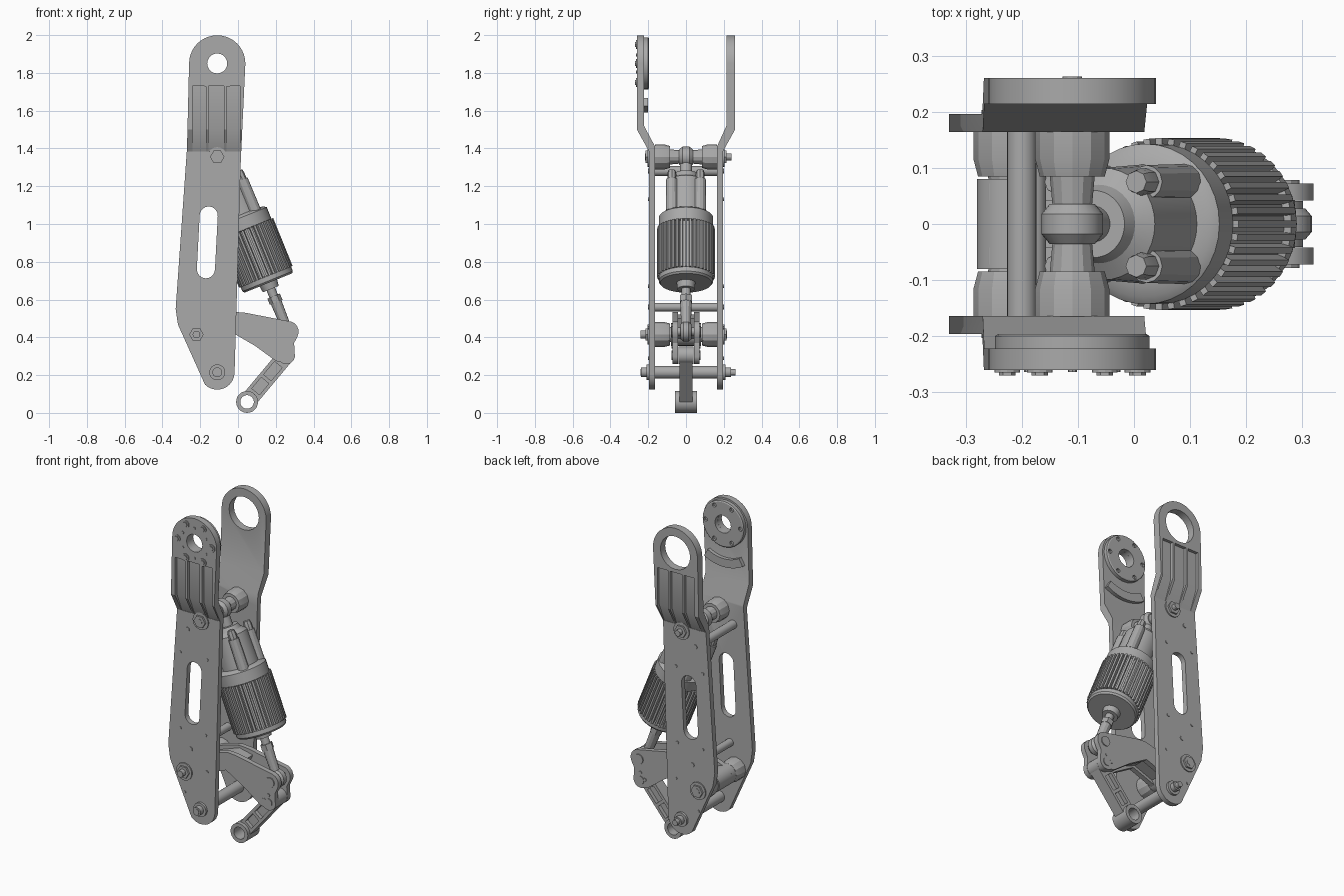
import bpy, bmesh
from math import pi, sin, cos, atan2, radians
from mathutils import Vector, Matrix

if "Cube" in bpy.data.objects:
    bpy.data.objects.remove(bpy.data.objects["Cube"], do_unlink=True)

metal = bpy.data.materials.new("machined_grey")
metal.use_nodes = True
metal.diffuse_color = (0.4, 0.4, 0.4, 1)
metal.node_tree.nodes["Principled BSDF"].inputs["Base Color"].default_value = (0.4, 0.4, 0.4, 1)
parts = []


def finish(name, bm):
    bmesh.ops.recalc_face_normals(bm, faces=bm.faces)
    me = bpy.data.meshes.new(name)
    bm.to_mesh(me)
    bm.free()
    me.materials.append(metal)
    ob = bpy.data.objects.new(name, me)
    bpy.context.scene.collection.objects.link(ob)
    parts.append(ob)
    return ob


def prism(name, pts, lo, hi, axis="y"):
    """Extrude an (x, z) outline along y, or a (y, z) outline along x."""
    bm = bmesh.new()
    place = (lambda a, b, d: (a, d, b)) if axis == "y" else (lambda a, b, d: (d, a, b))
    f = bm.faces.new([bm.verts.new(place(a, b, lo)) for a, b in pts])
    new = bmesh.ops.extrude_face_region(bm, geom=[f])["geom"]
    move = place(0, 0, hi - lo)
    bmesh.ops.translate(bm, verts=[v for v in new if isinstance(v, bmesh.types.BMVert)], vec=move)
    return finish(name, bm)


def frame(origin, direction):
    z = Vector(direction).normalized()
    x = Vector((1, 0, 0)) if abs(z.y) > 0.9 else Vector((0, 1, 0)).cross(z)
    m = Matrix((x, z.cross(x), z)).transposed().to_4x4()
    m.translation = origin
    return m


def lathe(name, profile, mat, n=24, closed=False):
    """Turn (radius, height) points; a closed profile makes a ring."""
    bm = bmesh.new()
    rings = [[bm.verts.new((r * cos(2 * pi * i / n), r * sin(2 * pi * i / n), h)) for i in range(n)]
             for r, h in profile]
    pairs = list(zip(rings, rings[1:]))
    if closed:
        pairs.append((rings[-1], rings[0]))
    else:
        bm.faces.new(rings[0])
        bm.faces.new(rings[-1])
    for a, b in pairs:
        for i in range(n):
            j = (i + 1) % n
            bm.faces.new((a[i], a[j], b[j], b[i]))
    bm.transform(mat)
    return finish(name, bm)


def pin(name, x, z, r, y0, y1, n=24):
    return lathe(name, [(r, y0), (r, y1)], frame((x, 0, z), (0, 1, 0)), n)


def boolean(ob, tool, op="DIFFERENCE"):
    mod = ob.modifiers.new("cut", "BOOLEAN")
    mod.operation, mod.object, mod.solver = op, tool, "EXACT"
    dg = bpy.context.evaluated_depsgraph_get()
    me = bpy.data.meshes.new_from_object(ob.evaluated_get(dg))
    ob.modifiers.clear()
    ob.data = me
    parts.remove(tool)
    bpy.data.objects.remove(tool, do_unlink=True)


def arc(x, z, r, a0, a1, n=10):
    return [(x + r * cos(radians(a0 + (a1 - a0) * i / n)), z + r * sin(radians(a0 + (a1 - a0) * i / n)))
            for i in range(n + 1)]


def capsule(p, q, r):
    a = atan2(q[1] - p[1], q[0] - p[0]) * 180 / pi
    return arc(*q, r, a - 90, a + 90, 8) + arc(*p, r, a + 90, a + 270, 8)


def strip(p, q, w):
    d = (Vector(q) - Vector(p)).normalized() * w
    return [(p[0] - d.y, p[1] + d.x), (p[0] + d.y, p[1] - d.x),
            (q[0] + d.y, q[1] - d.x), (q[0] - d.y, q[1] + d.x)]


# Key pivots (x, z)
hip = (-0.11, 1.85)
upper = (-0.11, 1.355)
rocker = (-0.22, 0.415)
foot = (-0.11, 0.215)
rod_pin = (0.265, 0.43)
link_pin = (0.255, 0.305)
link_end = (0.048, 0.058)

# Side plates: outline crossed with the bent section
outline = (arc(*foot, 0.092, 225, 355) + [(0.015, 1.34)] + arc(*hip, 0.149, 0, 180, 20)
           + [(-0.27, 1.4), (-0.33, 0.55), (-0.318, 0.468)])
for side, s, inner, bore in (("front", -1, 0.222, 0.053), ("back", 1, 0.214, 0.1)):
    section = [(0.26, 2.1), (0.26, 1.5), (0.196, 1.385), (0.196, 0), (0.164, 0),
               (0.164, 1.41), (inner, 1.52), (inner, 2.1)]
    plate = prism(side + "_side_plate", outline, s * 0.1, s * 0.32)
    boolean(plate, prism("section", [(s * y, z) for y, z in section], -1, 1, "x"), "INTERSECT")
    boolean(plate, pin("bore", *hip, bore, s * 0.1, s * 0.4, 20))
    boolean(plate, prism("slot", capsule((-0.17, 0.76), (-0.155, 1.045), 0.048), s * 0.1, s * 0.3))
    # Grooves between the stiffening ribs
    floor = [(0.3, 1.73), (0.242, 1.73), (0.242, 1.5), (0.194, 1.385), (0.3, 1.385)]
    for x, w in ((-0.205, 0.035), (-0.115, 0.04), (-0.025, 0.035)):
        boolean(plate, prism("groove", [(s * y, z) for y, z in floor], x - w, x + w, "x"))
    # Small flush screws
    for x, z in ((-0.25, 1.13), (-0.07, 1.13), (-0.08, 0.67), (-0.25, 0.67), (-0.22, 0.29), (-0.07, 0.45)):
        pin(side + "_plate_screw", x, z, 0.009, s * 0.19, s * 0.2, 8)
    for x, z in ((-0.2, 1.28), (-0.18, 0.56)):
        pin(side + "_spacer_screw", x, z, 0.014, s * 0.19, s * 0.201, 10)
    # Pivot bosses, washers and bolts
    for name, (x, z), r in (("upper", upper, 0.066), ("rocker", rocker, 0.066)):
        lathe(side + "_" + name + "_boss",
              [(r, s * 0.165), (r, s * 0.115), (0.058, s * 0.085), (0.04, s * 0.085), (0.035, s * 0.03)],
              frame((x, 0, z), (0, 1, 0)), 12)
        pin(side + "_" + name + "_washer", x, z, 0.052, s * 0.19, s * 0.203)
        pin(side + "_" + name + "_nut", x, z, 0.038, s * 0.2, s * 0.214, 6)
    lathe(side + "_foot_washer", [(0.042, s * 0.19), (0.042, s * 0.21), (0.026, s * 0.21), (0.026, s * 0.238)],
          frame((foot[0], 0, foot[1]), (0, 1, 0)))

# Bolt tips past the plates
pin("upper_bolt", *upper, 0.018, -0.216, 0.24, 12)
pin("rocker_bolt", *rocker, 0.02, -0.242, 0.216, 12)
pin("foot_bolt", *foot, 0.017, -0.242, 0.263, 12)

# Hip flange on the inside of the front plate
flange = lathe("hip_flange", [(0.053, -0.23), (0.138, -0.23), (0.138, -0.2), (0.132, -0.196), (0.053, -0.196)],
               frame((hip[0], 0, hip[1]), (0, 1, 0)), 32, True)
for k in range(6):
    a = radians(60 * k)
    x, z = hip[0] + 0.116 * cos(a), hip[1] + 0.116 * sin(a)
    boolean(flange, pin("hole", x, z, 0.013, -0.21, -0.18, 8))
    pin("hip_bolt_collar", x, z, 0.023, -0.265, -0.255, 12)
    pin("hip_bolt_head", x, z, 0.015, -0.27, -0.255, 6)
    b = a + radians(30)
    pin("hip_dowel", hip[0] + 0.09 * cos(b), hip[1] + 0.09 * sin(b), 0.008, -0.264, -0.255, 8)
prism("travel_stop", arc(*hip, 0.21, 240, 300) + arc(*hip, 0.26, 300, 240), -0.23, -0.2)

# Cross spacers
pin("upper_spacer", -0.2, 1.28, 0.026, -0.17, 0.17)
pin("lower_spacer", -0.18, 0.56, 0.023, -0.17, 0.17)
pin("foot_spacer", *foot, 0.034, -0.17, 0.17)
pin("rocker_hub", *rocker, 0.06, -0.08, 0.08)

# Linear actuator along the tilted axis
axis = Vector((rod_pin[0] - upper[0], 0, rod_pin[1] - upper[1]))
act = frame((upper[0], 0, upper[1]), axis)
reach = axis.length
lathe("upper_rod_eye", [(0.04, -0.036), (0.055, -0.018), (0.055, 0.018), (0.04, 0.036)],
      frame((upper[0], 0, upper[1]), (0, 1, 0)))
lathe("actuator_body", [(0.032, 0.03), (0.032, 0.1), (0.06, 0.1), (0.07, 0.125), (0.1, 0.145), (0.106, 0.33),
                        (0.13, 0.335), (0.143, 0.345), (0.143, 0.41), (0.132, 0.415), (0.132, 0.68),
                        (0.144, 0.685), (0.144, 0.71), (0.136, 0.72), (0.05, 0.72), (0.045, 0.755),
                        (0.024, 0.755), (0.024, 0.9)], act, 36)
fins = bmesh.new()
for k in range(40):
    m = Matrix.Rotation(2 * pi * k / 40, 4, "Z") @ Matrix.Translation((0.138, 0, 0.548)) \
        @ Matrix.Diagonal((0.03, 0.012, 0.275, 1))
    bmesh.ops.create_cube(fins, size=1, matrix=act @ m)
finish("cooling_fins", fins)
for n in (-0.078, 0.078):
    for y in (-0.075, 0.075):
        at = act @ Matrix.Translation((n, y, 0))
        lathe("actuator_lug", [(0.03, 0.16), (0.032, 0.34)], at, 12)
        lathe("actuator_lug_bolt", [(0.02, 0.11), (0.024, 0.13), (0.024, 0.165)], at, 8)
lathe("rod_lock_nut", [(0.036, 0.795), (0.036, 0.83)], act, 6)
lathe("rod_end_shank", [(0.03, 0.83), (0.026, reach - 0.03)], act, 12)
lathe("lower_rod_eye", [(0.04, -0.028), (0.052, -0.014), (0.052, 0.014), (0.04, 0.028)],
      frame((rod_pin[0], 0, rod_pin[1]), (0, 1, 0)))

# Rocker: twin cheeks joined by a web
cheek = (arc(*rocker, 0.06, 130, 270, 6) + [(-0.03, 0.425), (0.09, 0.355), (0.2, 0.275)]
         + arc(*link_pin, 0.047, 230, 350, 6) + [(0.297, 0.37)]
         + arc(*rod_pin, 0.056, -30, 90, 6) + [(0.04, 0.53), (-0.02, 0.535), (-0.12, 0.51)])
for s, side in ((-1, "front"), (1, "back")):
    prism(side + "_rocker_cheek", cheek, s * 0.042, s * 0.072)
    pin(side + "_rod_pin_head", *rod_pin, 0.03, s * 0.07, s * 0.078, 12)
    pin(side + "_link_pin_head", *link_pin, 0.025, s * 0.07, s * 0.077, 12)
    for dx, dz in ((-0.03, 0.01), (0.0, 0.045)):
        pin(side + "_cheek_screw", link_pin[0] + dx, link_pin[1] + dz, 0.01, s * 0.07, s * 0.076, 8)
prism("rocker_web", [(-0.2, 0.38), (-0.04, 0.44), (0.03, 0.41), (0.07, 0.5), (-0.02, 0.52), (-0.19, 0.46)],
      -0.043, 0.043)
pin("rod_pin", *rod_pin, 0.022, -0.07, 0.07, 12)

# Output link: pocketed bar with a bored eye
link = prism("output_link", strip(link_end, link_pin, 0.044), -0.035, 0.035)
span = Vector(link_pin) - Vector(link_end)
for a, b in ((0.22, 0.46), (0.52, 0.8)):
    p, q = Vector(link_end) + span * a, Vector(link_end) + span * b
    for s in (-1, 1):
        boolean(link, prism("pocket", strip(p, q, 0.026), s * 0.012, s * 0.06))
boolean(link, pin("eye_bore", *link_end, 0.045, -0.1, 0.1))
lathe("output_link_eye", [(0.036, -0.057), (0.058, -0.057), (0.058, 0.057), (0.036, 0.057)],
      frame((link_end[0], 0, link_end[1]), (0, 1, 0)), 24, True)
pin("output_link_knuckle", *link_pin, 0.046, -0.041, 0.041)

# Smooth the turned surfaces, keep machined edges sharp
for ob in bpy.context.selected_objects:
    ob.select_set(False)
for ob in parts:
    ob.select_set(True)
bpy.context.view_layer.objects.active = parts[0]
bpy.ops.object.shade_smooth_by_angle(angle=radians(28))
